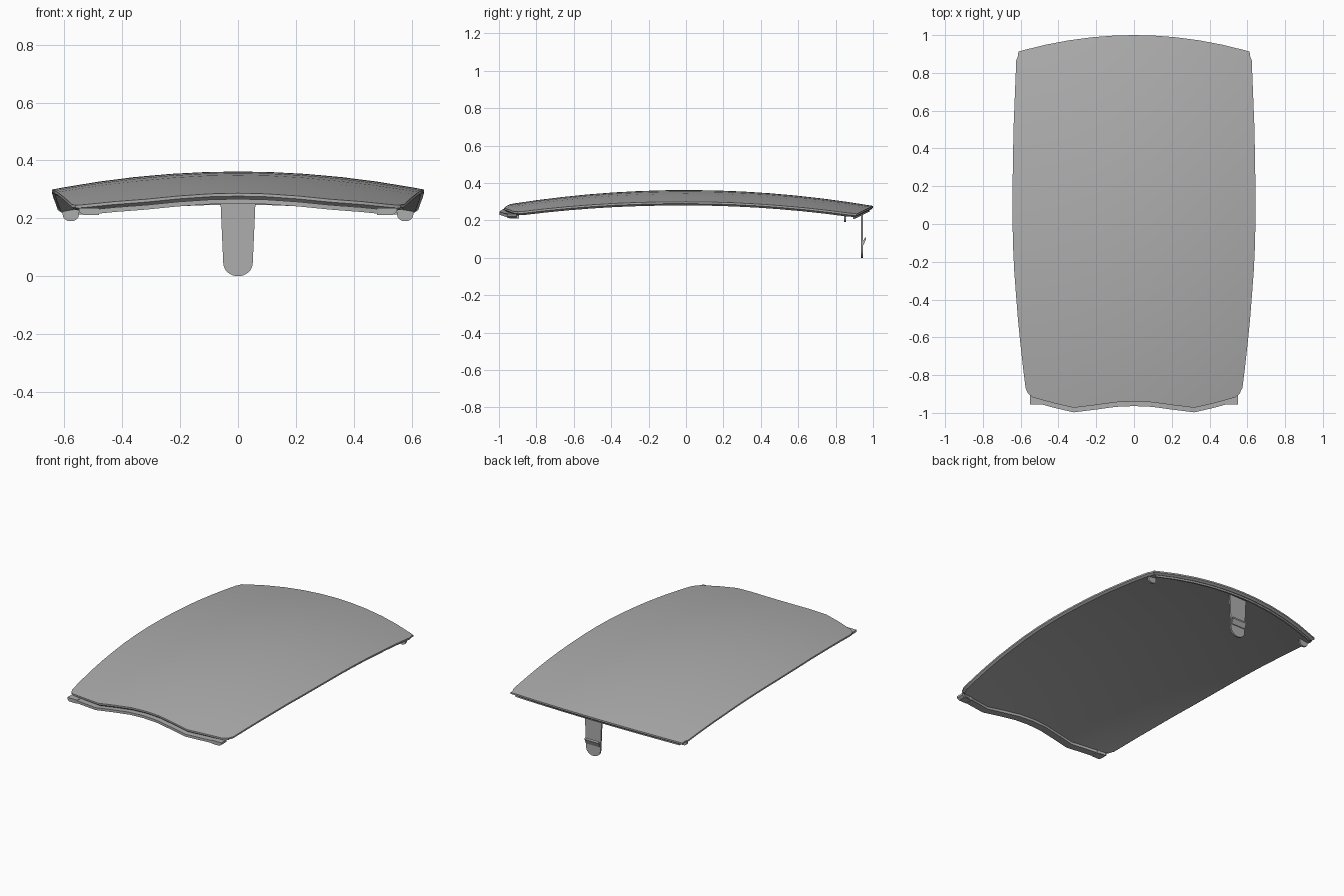
import bpy, bmesh, math

if "Cube" in bpy.data.objects:
    bpy.data.objects.remove(bpy.data.objects["Cube"])

grey = bpy.data.materials.new("matte_grey")
grey.use_nodes = True
COLOUR = (0.42, 0.42, 0.42, 1)
grey.diffuse_color = COLOUR
grey.node_tree.nodes["Principled BSDF"].inputs["Base Color"].default_value = COLOUR


def lerp_table(table, v):
    """Piecewise linear profile lookup."""
    if v <= table[0][0]:
        return table[0][1]
    for (a, fa), (b, fb) in zip(table, table[1:]):
        if v <= b:
            return fa + (fb - fa) * (v - a) / (b - a)
    return table[-1][1]


WIDTH = [(-0.9, 0.57), (-0.7, 0.595), (-0.5, 0.615), (-0.2, 0.638), (0, 0.643),
         (0.2, 0.643), (0.5, 0.638), (0.9, 0.622)]
FRONT = [(0, -0.94), (0.17, -0.944), (0.36, -0.959), (0.56, -0.973),
         (0.75, -0.948), (0.94, -0.918), (1, -0.89)]


def front_y(u):
    return lerp_table(FRONT, abs(u))


def back_y(u):
    return 1 - 0.09 * u * u - (0.02 if abs(u) > 0.99 else 0)


def dome(x, y):
    """Height of the outer skin."""
    return 0.362 - 0.085 * y * y - 0.06 * (x / 0.63) ** 2


def finish(name, bm, smooth=True):
    bmesh.ops.recalc_face_normals(bm, faces=bm.faces)
    mesh = bpy.data.meshes.new(name)
    bm.to_mesh(mesh)
    bm.free()
    ob = bpy.data.objects.new(name, mesh)
    bpy.context.collection.objects.link(ob)
    mesh.materials.append(grey)
    if smooth:
        bpy.ops.object.select_all(action="DESELECT")
        ob.select_set(True)
        bpy.context.view_layer.objects.active = ob
        bpy.ops.object.shade_smooth_by_angle(angle=math.radians(30))
    return ob


def sweep(name, sections):
    """Loft equal-sized closed sections and cap both ends."""
    bm = bmesh.new()
    rings = [[bm.verts.new(p) for p in s] for s in sections]
    for a, b in zip(rings, rings[1:]):
        for i in range(len(a)):
            j = (i + 1) % len(a)
            bm.faces.new((a[i], a[j], b[j], b[i]))
    bm.faces.new(rings[0])
    bm.faces.new(rings[-1])
    return finish(name, bm)


def plate(name, outline, y0, y1):
    """Upright plate from an x-z outline."""
    return sweep(name, [[(x, y, z) for x, z in outline] for y in (y0, y1)])


# Column and row spacing, denser towards the rounded corners
half = [0.17, 0.36, 0.56, 0.75, 0.94, 0.985, 1]
cols = [-u for u in reversed(half)] + [0] + half
rows = [0, 0.012] + [i / 14 for i in range(1, 14)] + [0.988, 1]

# Domed panel: outer skin, short rim, inset underside
bm = bmesh.new()


def skin(inset, drop):
    grid = []
    for t in rows:
        line = []
        for u in cols:
            f, b = front_y(u) + inset, back_y(u) - inset
            y = f + (b - f) * t
            w = lerp_table(WIDTH, y) - inset
            if t in (0, 1) and abs(u) == 1:
                w -= 0.01
            x = u * w
            line.append((x, y, dome(x, y) - drop))
        grid.append(line)
    return grid


def border(g):
    return (g[0] + [r[-1] for r in g[1:-1]] + g[-1][::-1]
            + [r[0] for r in g[-2:0:-1]])


def add_grid(points):
    g = [[bm.verts.new(p) for p in line] for line in points]
    for a, b in zip(g, g[1:]):
        for i in range(len(a) - 1):
            bm.faces.new((a[i], a[i + 1], b[i + 1], b[i]))
    return border(g)


top = add_grid(skin(0, 0))
bottom = add_grid(skin(0.012, 0.022))
middle = [bm.verts.new(p) for p in border(skin(0, 0.01))]
for a, b in ((top, middle), (middle, bottom)):
    for i in range(len(a)):
        j = (i + 1) % len(a)
        bm.faces.new((a[i], a[j], b[j], b[i]))
finish("domed_panel", bm)


# Edge strips under the front and rear ends
def edge_strip(name, edge, limit, out, inn, high, low):
    sections = []
    for u in [c for c in cols if abs(c) <= limit]:
        y = edge(u)
        x = u * lerp_table(WIDTH, y)
        z = dome(x, y)
        sections.append([(x, y + dy, z - dz) for dy, dz in
                         ((inn, high), (out, high), (out, low), (inn, low))])
    sweep(name, sections)


edge_strip("front_lip", front_y, 0.95, -0.024, 0.025, 0.02, 0.036)
edge_strip("rear_rib", back_y, 0.95, -0.028, -0.018, 0.015, 0.03)

for name, s in (("left", 1), ("right", -1)):
    # Front locating tabs
    plate(name + "_front_tab", [(s * x, z) for x, z in
          ((0.48, 0.212), (0.535, 0.212), (0.55, 0.222), (0.55, 0.235), (0.48, 0.235))],
          -0.955, -0.905)
    # Rear locating tabs, rounded below
    arc = [(0.578 + 0.028 * math.cos(a), 0.212 + 0.022 * math.sin(a))
           for a in [math.pi + i * math.pi / 8 for i in range(9)]]
    plate(name + "_rear_tab", [(s * x, z) for x, z in
          arc + [(0.606, 0.235), (0.55, 0.25)]], 0.845, 0.856)

# Long rounded latch tongue with a raised grip bar
arc = [(0.051 * math.cos(a), 0.045 + 0.045 * math.sin(a))
       for a in [math.pi + i * math.pi / 10 for i in range(11)]]
plate("latch_tongue", arc + [(0.061, 0.27), (-0.061, 0.27)], 0.936, 0.946)
sweep("latch_grip_bar", [[(x, y, z) for y, z in
      ((0.944, 0.068), (0.95, 0.07), (0.963, 0.1), (0.96, 0.112), (0.944, 0.085))]
      for x in (-0.05, 0.05)])
